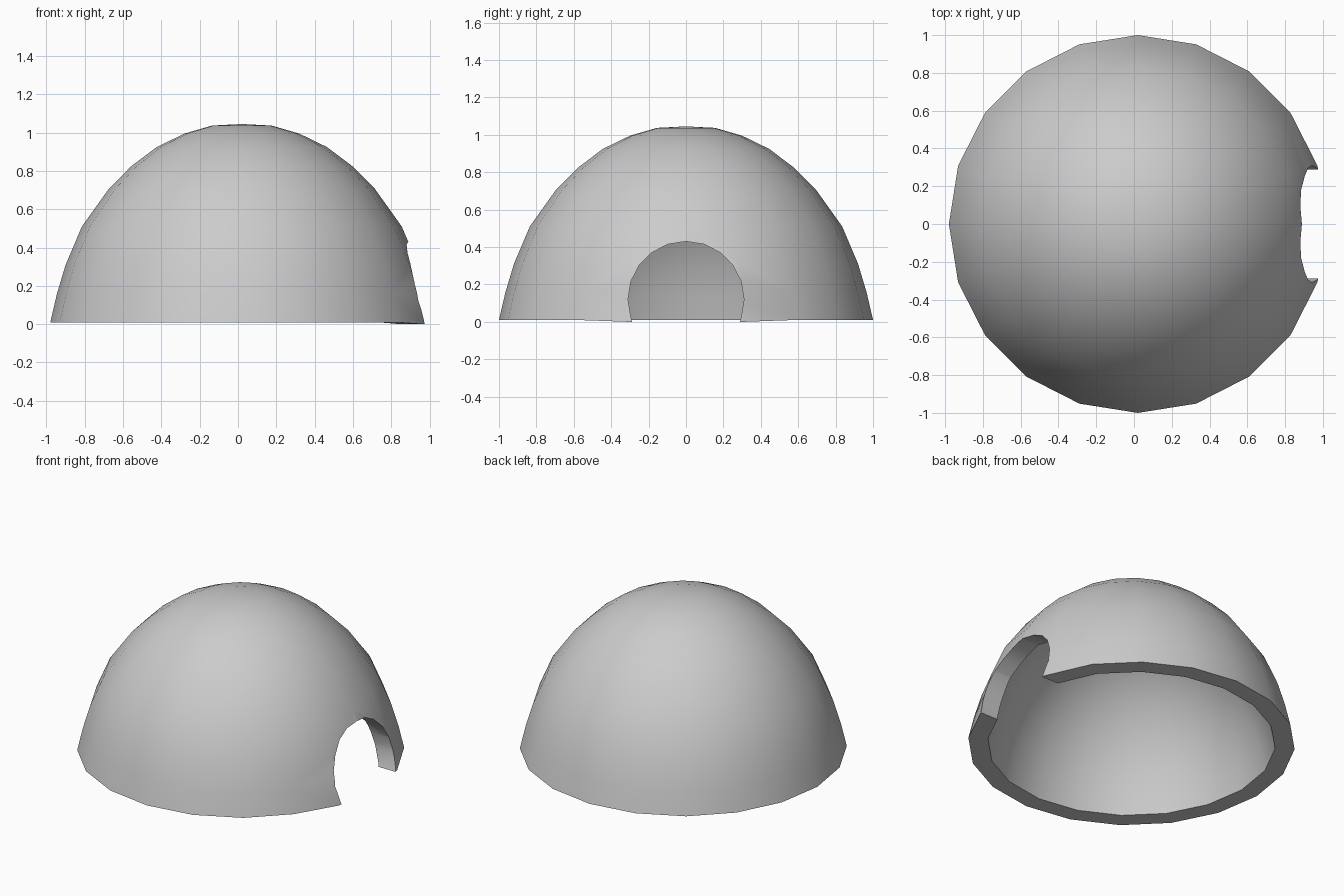
import bpy, bmesh, math
from math import sin, cos, pi, radians

default = bpy.data.objects.get("Cube")
if default:
    bpy.data.objects.remove(default)

SIDES = 20
CENTRE_X = 0.02
WALL = 0.12
BASE = 0.01

grey = bpy.data.materials.new("plain_grey")
grey.use_nodes = True
colour = (0.6, 0.6, 0.6, 1)
grey.diffuse_color = colour
grey.node_tree.nodes["Principled BSDF"].inputs["Base Color"].default_value = colour


def make_object(name, bm):
    bmesh.ops.recalc_face_normals(bm, faces=bm.faces)
    mesh = bpy.data.meshes.new(name)
    bm.to_mesh(mesh)
    bm.free()
    mesh.materials.append(grey)
    obj = bpy.data.objects.new(name, mesh)
    bpy.context.collection.objects.link(obj)
    return obj


# Closed wall section: outer curve from base to crown, inner curve back down
outer = [(1, BASE), (0.965, 0.16), (0.92, 0.31), (0.835, 0.51), (0.695, 0.706),
         (0.578, 0.824), (0.444, 0.925), (0.3, 0.995), (0.155, 1.037), (0, 1.045)]
inner = [(r * (1 - WALL), BASE + (z - BASE) * (1 - WALL)) for r, z in reversed(outer)]

# Spin the section into the dome shell
bm = bmesh.new()
section = [bm.verts.new((CENTRE_X + r, 0, z)) for r, z in outer + inner]
loop = section + section[:1]
edges = [bm.edges.new(pair) for pair in zip(loop, loop[1:]) if pair[0].co.z != pair[1].co.z
         or pair[0].co.x > 0.5]
edges = [e for e in edges if max(v.co.x for v in e.verts) > CENTRE_X + 0.01]
bmesh.ops.spin(bm, geom=section + edges, cent=(CENTRE_X, 0, 0), axis=(0, 0, 1),
               angle=2 * pi, steps=SIDES, use_duplicate=False)
bmesh.ops.remove_doubles(bm, verts=bm.verts, dist=0.0005)
bmesh.ops.delete(bm, geom=[e for e in bm.edges if not e.link_faces], context='EDGES')
dome = make_object("dome_shell", bm)

# Round doorway cutter through the +x wall
bm = bmesh.new()
rings = [[bm.verts.new((x, 0.31 * cos(2 * pi * i / SIDES), 0.12 + 0.31 * sin(2 * pi * i / SIDES)))
          for i in range(SIDES)] for x in (0.5, 1.4)]
for ring in rings:
    bm.faces.new(ring)
for i in range(SIDES):
    j = (i + 1) % SIDES
    bm.faces.new((rings[0][i], rings[0][j], rings[1][j], rings[1][i]))
cutter = make_object("doorway_cutter", bm)
cutter.hide_render = True
cutter.hide_viewport = True

cut = dome.modifiers.new("doorway", 'BOOLEAN')
cut.operation = 'DIFFERENCE'
cut.solver = 'EXACT'
cut.object = cutter

# Bake the opening and lower the feet on both sides of it
bpy.context.view_layer.update()
shell = bpy.data.meshes.new_from_object(dome.evaluated_get(bpy.context.evaluated_depsgraph_get()))
dome.modifiers.clear()
dome.data = shell
bpy.data.objects.remove(cutter)
for v in shell.vertices:
    if v.co.z < 0.02 and v.co.x > 0.8 and abs(v.co.y) < 0.33:
        v.co.z = 0

# Smooth surfaces with crisp rims
bpy.ops.object.select_all(action='DESELECT')
dome.select_set(True)
bpy.context.view_layer.objects.active = dome
bpy.ops.object.shade_smooth_by_angle(angle=radians(40))
